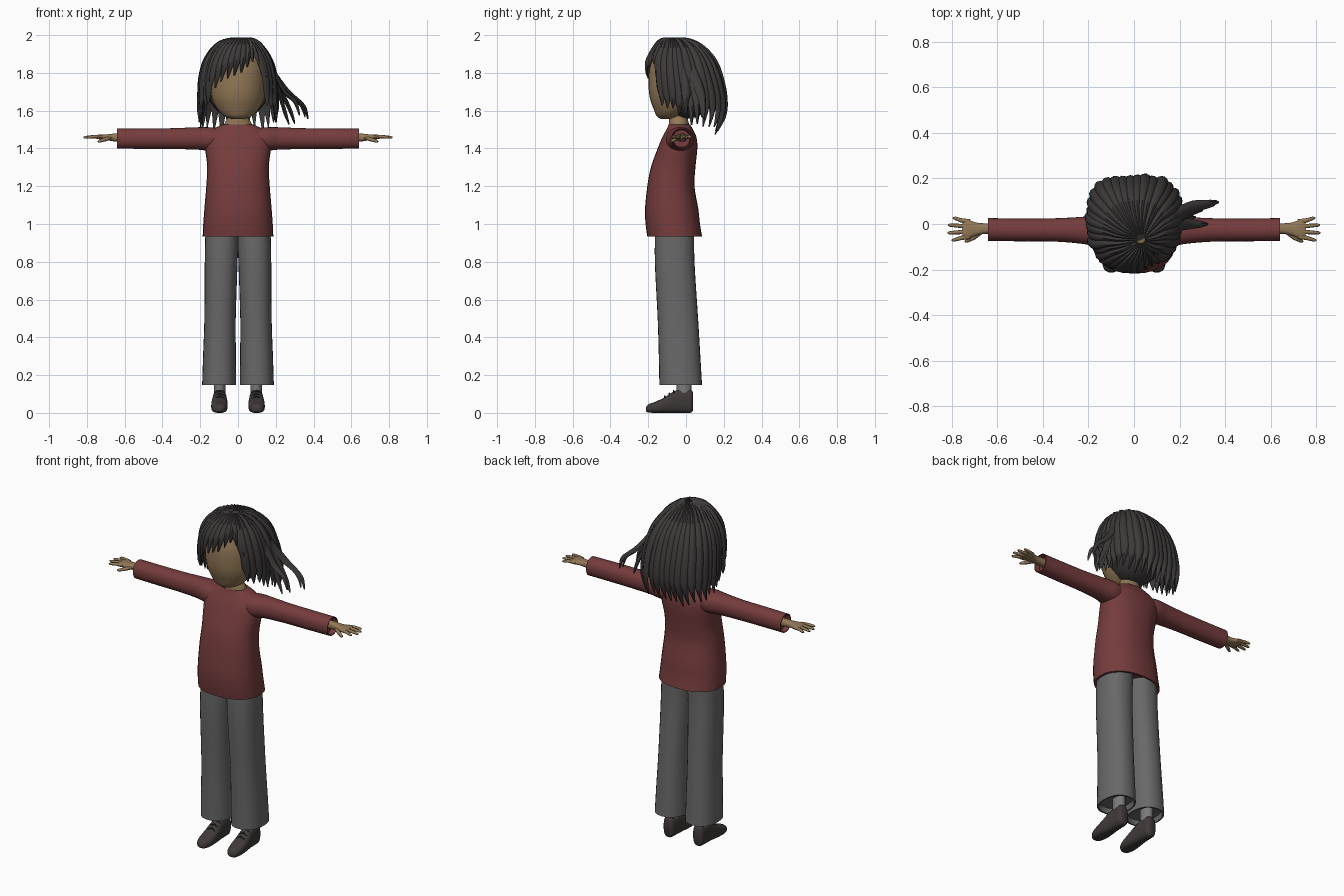
import bpy, bmesh, math, random
from mathutils import Vector

random.seed(4)
if "Cube" in bpy.data.objects:
    bpy.data.objects.remove(bpy.data.objects["Cube"])


def material(name, rgb):
    m = bpy.data.materials.new(name)
    m.use_nodes = True
    m.diffuse_color = (*rgb, 1)
    m.node_tree.nodes["Principled BSDF"].inputs["Base Color"].default_value = (*rgb, 1)
    return m


SKIN = material("warm skin", (0.29, 0.19, 0.095))
RED = material("dark red knit", (0.18, 0.045, 0.046))
GREY = material("grey cloth", (0.14, 0.14, 0.14))
SOCK = material("light grey cloth", (0.2, 0.2, 0.2))
HAIR = material("charcoal hair", (0.047, 0.042, 0.041))
SHOE = material("brown black leather", (0.05, 0.042, 0.04))
LACE = material("black lace", (0.015, 0.014, 0.014))


def smooth(rows, n):
    """Pass a soft curve through rows of numbers."""
    out = []
    for i in range(len(rows) - 1):
        a, b, c, d = rows[max(i - 1, 0)], rows[i], rows[i + 1], rows[min(i + 2, len(rows) - 1)]
        for j in range(n):
            t = j / n
            out.append([0.5 * (2 * q + (r - p) * t + (2 * p - 5 * q + 4 * r - s) * t * t
                               + (3 * q - p - 3 * r + s) * t ** 3)
                        for p, q, r, s in zip(a, b, c, d)])
    return out + [list(rows[-1])]


def skin_rings(bm, rings):
    """Bridge rings of points and close both ends."""
    loops = [[bm.verts.new(p) for p in ring] for ring in rings]
    k = len(loops[0])
    for a, b in zip(loops, loops[1:]):
        for i in range(k):
            j = (i + 1) % k
            bm.faces.new((a[i], a[j], b[j], b[i]))
    bm.faces.new(loops[0])
    bm.faces.new(loops[-1])


def finish(name, bm, mat, mirror=False, angle=50):
    bmesh.ops.recalc_face_normals(bm, faces=bm.faces)
    mesh = bpy.data.meshes.new(name)
    bm.to_mesh(mesh)
    bm.free()
    mesh.materials.append(mat)
    ob = bpy.data.objects.new(name, mesh)
    bpy.context.collection.objects.link(ob)
    bpy.ops.object.select_all(action="DESELECT")
    ob.select_set(True)
    bpy.context.view_layer.objects.active = ob
    bpy.ops.object.shade_smooth_by_angle(angle=math.radians(angle))
    if mirror:
        mod = ob.modifiers.new("mirror", "MIRROR")
        mod.use_mirror_merge = False
    return ob


def loft(name, axis, rows, mat, power=2, hollow=0, mirror=False, n=4, sides=28):
    """Rows hold place on the axis, two centres and two radii."""
    rows = smooth(rows, n)
    if hollow:
        p, c, d, r, s = rows[0]
        rows = [[p + hollow, c, d, r * .86, s * .86], [p, c, d, r * .92, s * .92]] + rows
    rings = []
    for p, c, d, r, s in rows:
        ring = []
        for i in range(sides):
            a = math.tau * i / sides
            u, v = math.cos(a), math.sin(a)
            u = c + r * math.copysign(abs(u) ** (2 / power), u)
            v = d + s * math.copysign(abs(v) ** (2 / power), v)
            ring.append({"x": (p, u, v), "y": (u, p, v), "z": (u, v, p)}[axis])
        rings.append(ring)
    bm = bmesh.new()
    skin_rings(bm, rings)
    return finish(name, bm, mat, mirror)


LOCK = [(-1, -.3), (-.55, .65), (0, 1), (.55, .65), (1, -.3), (0, -.6)]
ROUND = [(math.cos(math.tau * i / 8), math.sin(math.tau * i / 8)) for i in range(8)]


def sweep(bm, pts, widths, thick, section, centre=None):
    """Carry a section along a path, facing away from the centre or upward."""
    pts = [Vector(p) for p in pts]
    rings = []
    for i, p in enumerate(pts):
        t = (pts[min(i + 1, len(pts) - 1)] - pts[max(i - 1, 0)]).normalized()
        up = p - centre if centre else Vector((0, 0, 1))
        side = t.cross(up).normalized()
        up = side.cross(t)
        h = min(thick, widths[i])
        rings.append([p + side * (u * widths[i]) + up * (v * h) for u, v in section])
    skin_rings(bm, rings)


# Sweater
loft("sweater_body", "z", [
    (.935, 0, -.06, .187, .145), (1.0, 0, -.07, .184, .144), (1.08, 0, -.076, .178, .141),
    (1.2, 0, -.08, .168, .125), (1.3, 0, -.068, .163, .118), (1.4, 0, -.045, .174, .105),
    (1.46, 0, -.035, .172, .09), (1.5, 0, -.033, .135, .07), (1.527, 0, -.035, .08, .057)],
    RED, 2.3, hollow=.03)
loft("sweater_sleeves", "x", [
    (.64, -.024, 1.452, .05, .053), (.5, -.026, 1.452, .05, .054), (.35, -.026, 1.452, .051, .055),
    (.22, -.028, 1.453, .06, .059), (.15, -.032, 1.45, .073, .062), (.08, -.035, 1.45, .065, .055)],
    RED, 2.2, hollow=-.03, mirror=True)

# Trousers, socks and shoes
loft("trouser_legs", "z", [
    (.147, .1, -.028, .09, .113), (.3, .098, -.034, .087, .11), (.5, .095, -.043, .083, .107),
    (.8, .089, -.06, .087, .105), (.98, .084, -.06, .088, .103)],
    GREY, 2.3, hollow=.03, mirror=True)
loft("socks", "z", [(.1, .097, -.01, .03, .038), (.19, .097, -.012, .03, .042)], SOCK, mirror=True)
loft("shoes", "y", [
    (-.212, .1, .018, .012, .01), (-.198, .1, .024, .031, .022), (-.16, .099, .03, .042, .03),
    (-.11, .098, .042, .043, .042), (-.055, .097, .059, .038, .059), (0, .097, .063, .035, .063),
    (.025, .097, .062, .032, .061), (.036, .097, .06, .022, .05)], SHOE, 2.7, mirror=True)
bm = bmesh.new()
for y, z in ((-.112, .086), (-.088, .1), (-.065, .114)):
    sweep(bm, [(.072, y, z - .01), (.097, y, z + .003), (.122, y, z - .01)], [.004] * 3, .004, ROUND)
finish("shoe_laces", bm, LACE, mirror=True)

# Hands
loft("palms", "x", [
    (.58, -.02, 1.457, .024, .022), (.65, -.02, 1.458, .023, .021), (.69, -.022, 1.459, .028, .016),
    (.73, -.022, 1.461, .041, .013), (.752, -.022, 1.461, .038, .009)], SKIN, 2.4, mirror=True)
bm = bmesh.new()
for y, tip, spread in ((-.055, .8, -.016), (-.033, .818, -.006), (-.011, .815, .006), (.01, .795, .016)):
    path = [(.72, y, 1.461), (.76, y + spread * .4, 1.463), (tip - .008, y + spread, 1.459), (tip, y + spread, 1.458)]
    sweep(bm, path, [.011, .0095, .007, .003], .009, ROUND)
sweep(bm, [(.675, -.035, 1.455), (.705, -.06, 1.447), (.735, -.075, 1.438), (.742, -.077, 1.436)],
      [.013, .011, .008, .003], .01, ROUND)
finish("fingers", bm, SKIN, mirror=True)

# Neck and head
loft("neck", "z", [(1.48, 0, -.035, .085, .06), (1.532, 0, -.038, .072, .053),
                   (1.565, 0, -.04, .055, .05), (1.63, 0, -.035, .052, .05)], SKIN)
loft("head", "z", [
    (1.555, 0, -.1, .025, .03), (1.57, 0, -.092, .07, .062), (1.61, 0, -.07, .112, .102),
    (1.67, 0, -.057, .139, .135), (1.75, 0, -.05, .148, .149), (1.83, 0, -.045, .143, .147),
    (1.9, 0, -.04, .115, .12), (1.945, 0, -.04, .05, .05)], SKIN)

# Hair cap under the locks, open over the face
bm = bmesh.new()
bmesh.ops.create_uvsphere(bm, u_segments=32, v_segments=20, radius=1)
for v in bm.verts:
    v.co = Vector((v.co.x * .178, v.co.y * .175 + .002, v.co.z * .205 + 1.762))
bmesh.ops.delete(bm, geom=[f for f in bm.faces if f.calc_center_median().y < -.07
                           and f.calc_center_median().z < 1.87], context="FACES")
finish("hair_cap", bm, HAIR)

# Hair locks fan out from the crown: height, two radii, two centres
SHELL = smooth([
    (1.985, .02, .02, .03, -.065), (1.972, .075, .075, .012, -.056), (1.93, .128, .13, .002, -.038),
    (1.86, .172, .178, 0, -.026), (1.77, .195, .198, 0, -.013), (1.67, .2, .203, 0, 0),
    (1.58, .2, .197, 0, 0), (1.46, .205, .15, 0, 0)], 6)
CENTRE = Vector((0, -.02, 1.72))


def lock(bm, degrees, end, width, twist=0, tip=.25):
    rows = [r for r in SHELL if r[0] >= end]
    grow = random.uniform(.975, 1.03)
    pts, widths = [], []
    for i, (z, rx, ry, cx, cy) in enumerate(rows):
        f = i / (len(rows) - 1)
        a = math.radians(degrees + twist * (1 - f))
        c, s = math.cos(a), math.sin(a)
        box = (c ** 4 + s ** 4) ** -.25 if s > 0 else 1   # squarer at the back
        box = 1 + (box - 1) * f
        pts.append((cx + rx * c * box * grow, cy + ry * s * box * grow, z))
        widths.append(width * rx / .2 * min(1, (1 - f) / tip + .12))
    sweep(bm, pts, widths, .014, LOCK, CENTRE)


bm = bmesh.new()
count = 28
for i in range(count):
    deg = -39 + 258 * i / (count - 1)
    s = math.sin(math.radians(deg))
    end = 1.55 - (.075 if s > 0 else .13) * s + random.uniform(-.012, .015)
    lock(bm, deg, end, .028, random.uniform(-4, 4), .2)
finish("long_hair", bm, HAIR)

# Fringe swept to one side
bm = bmesh.new()
for deg, end in ((214, 1.63), (223, 1.68), (233, 1.71), (243, 1.75), (253, 1.755), (264, 1.775),
                 (275, 1.8), (286, 1.83), (297, 1.86), (308, 1.84), (317, 1.72)):
    lock(bm, deg, end, .031, 16 if deg < 300 else -4, .4)
finish("fringe", bm, HAIR)

# Loose locks blown to the left side
bm = bmesh.new()
for x, y, z in ((.37, .095, 1.555), (.355, .085, 1.565), (.325, .0, 1.575), (.3, .06, 1.53), (.27, .03, 1.525)):
    path = smooth([(.05, -.05, 1.975), (.125, y * .3 - .03, 1.91), (.19, y * .6 - .01, 1.8),
                   (x * .5 + .08, y * .85, 1.7), (x - .025, y, z + .07), (x, y, z)], 5)
    last = len(path) - 1
    sweep(bm, path, [.024 * min(1, .3 + 3 * i / last, 2.2 * (1 - i / last) + .15) for i in range(last + 1)],
          .013, LOCK, CENTRE)
finish("loose_locks", bm, HAIR)
